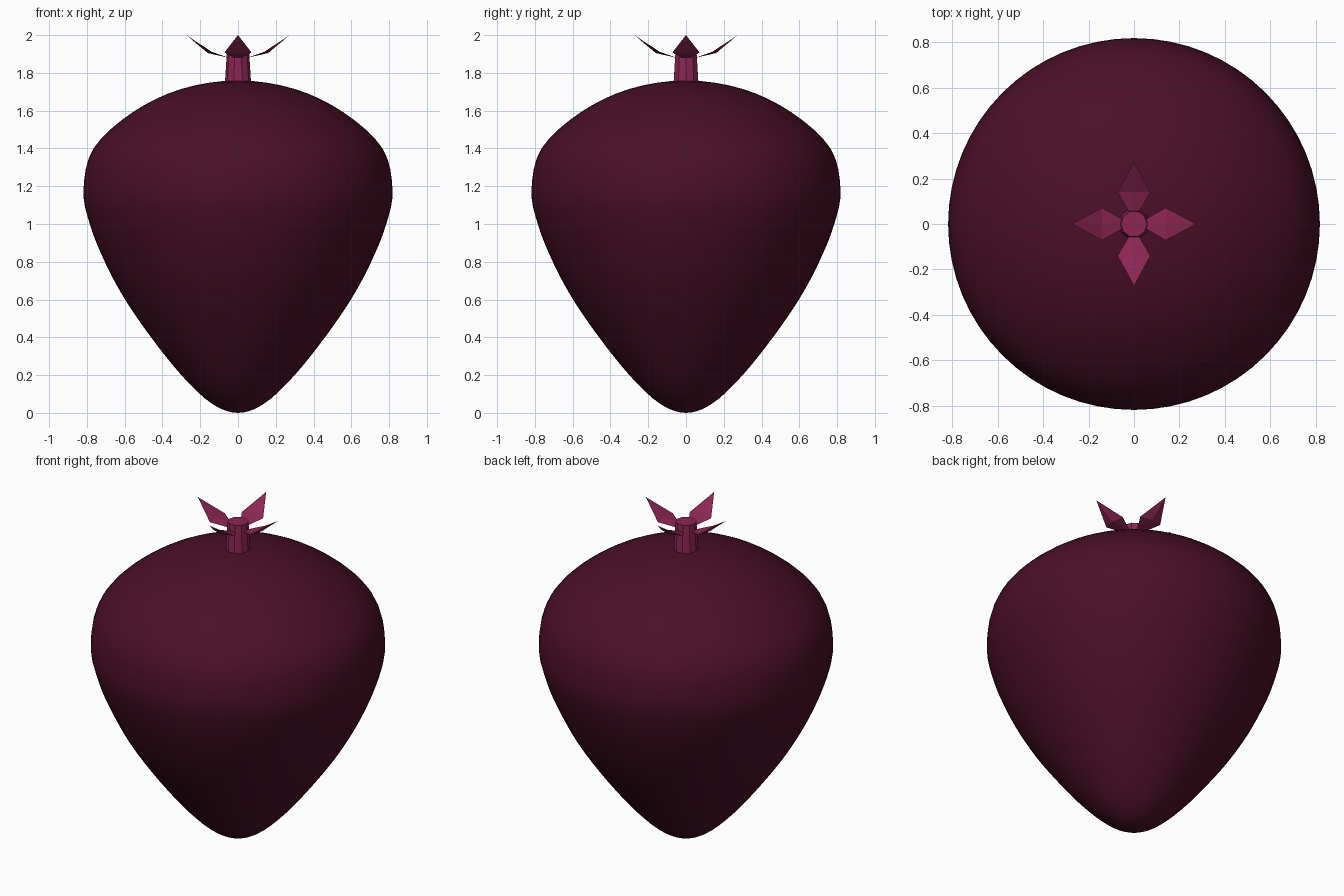
import bpy, bmesh, math
from mathutils import Vector, Matrix

cube = bpy.data.objects.get("Cube")
if cube:
    bpy.data.objects.remove(cube, do_unlink=True)


def material(name, rgb):
    mat = bpy.data.materials.new(name)
    mat.use_nodes = True
    mat.diffuse_color = (*rgb, 1)
    mat.node_tree.nodes["Principled BSDF"].inputs["Base Color"].default_value = (*rgb, 1)
    return mat


def add_object(name, bm, mat):
    bmesh.ops.recalc_face_normals(bm, faces=bm.faces)
    mesh = bpy.data.meshes.new(name)
    bm.to_mesh(mesh)
    bm.free()
    mesh.materials.append(mat)
    obj = bpy.data.objects.new(name, mesh)
    bpy.context.collection.objects.link(obj)
    return obj


def smooth_path(points, steps):
    """Catmull-Rom curve through the points; the ends mirror across the axis."""
    pts = [Vector(p) for p in points]
    first, last = pts[1].copy(), pts[-2].copy()
    first.x, last.x = -first.x, -last.x
    pts = [first] + pts + [last]
    path = []
    for a, b, c, d in zip(pts, pts[1:], pts[2:], pts[3:]):
        for i in range(steps):
            t = i / steps
            path.append(0.5 * (2 * b + (c - a) * t + (2 * a - 5 * b + 4 * c - d) * t ** 2
                               + (3 * b - a - 3 * c + d) * t ** 3))
    return path + [pts[-2]]


dark_wine = material("dark wine", (0.069, 0.0050, 0.0195))
berry = material("berry red", (0.262, 0.0195, 0.085))

# Fruit body: a smooth lathed profile, pointed below and broad above
profile = [(0, 0), (0.14, 0.05), (0.30, 0.20), (0.475, 0.42), (0.61, 0.62), (0.71, 0.81),
           (0.785, 1.0), (0.818, 1.18), (0.765, 1.4), (0.56, 1.59), (0.30, 1.715), (0, 1.76)]
bm = bmesh.new()
verts = [bm.verts.new((p.x, 0, p.y)) for p in smooth_path(profile, 4)]
edges = [bm.edges.new(pair) for pair in zip(verts, verts[1:])]
bmesh.ops.spin(bm, geom=verts + edges, axis=(0, 0, 1), cent=(0, 0, 0),
               angle=math.tau, steps=64, use_duplicate=False)
bmesh.ops.remove_doubles(bm, verts=bm.verts, dist=0.0005)
for face in bm.faces:
    face.smooth = True
add_object("fruit_body", bm, dark_wine)

# Stem: short tapered ten-sided post
bm = bmesh.new()
bmesh.ops.create_cone(bm, cap_ends=True, segments=10, radius1=0.072, radius2=0.058, depth=0.225,
                      matrix=Matrix.Translation((0, 0, 1.8125)) @ Matrix.Rotation(math.pi / 2, 4, "Z"))
add_object("stem", bm, berry)

# Leaves: four pointed diamonds with a shallow keel beneath
leaf_points = [(0.05, -0.02, 1.88), (0.14, -0.072, 1.908), (0.273, 0, 2.0),
               (0.14, 0.072, 1.908), (0.05, 0.02, 1.88)]
for i, side in enumerate(("left", "back", "right", "front")):
    bm = bmesh.new()
    rim = [bm.verts.new(p) for p in leaf_points]
    crease = bm.verts.new((0.14, 0, 1.912))
    keel = bm.verts.new((0.16, 0, 1.905))
    for a, b in zip(rim, rim[1:] + rim[:1]):
        bm.faces.new((a, b, crease))
        bm.faces.new((b, a, keel))
    bm.transform(Matrix.Rotation(i * math.pi / 2, 4, "Z"))
    add_object(side + "_leaf", bm, berry)
